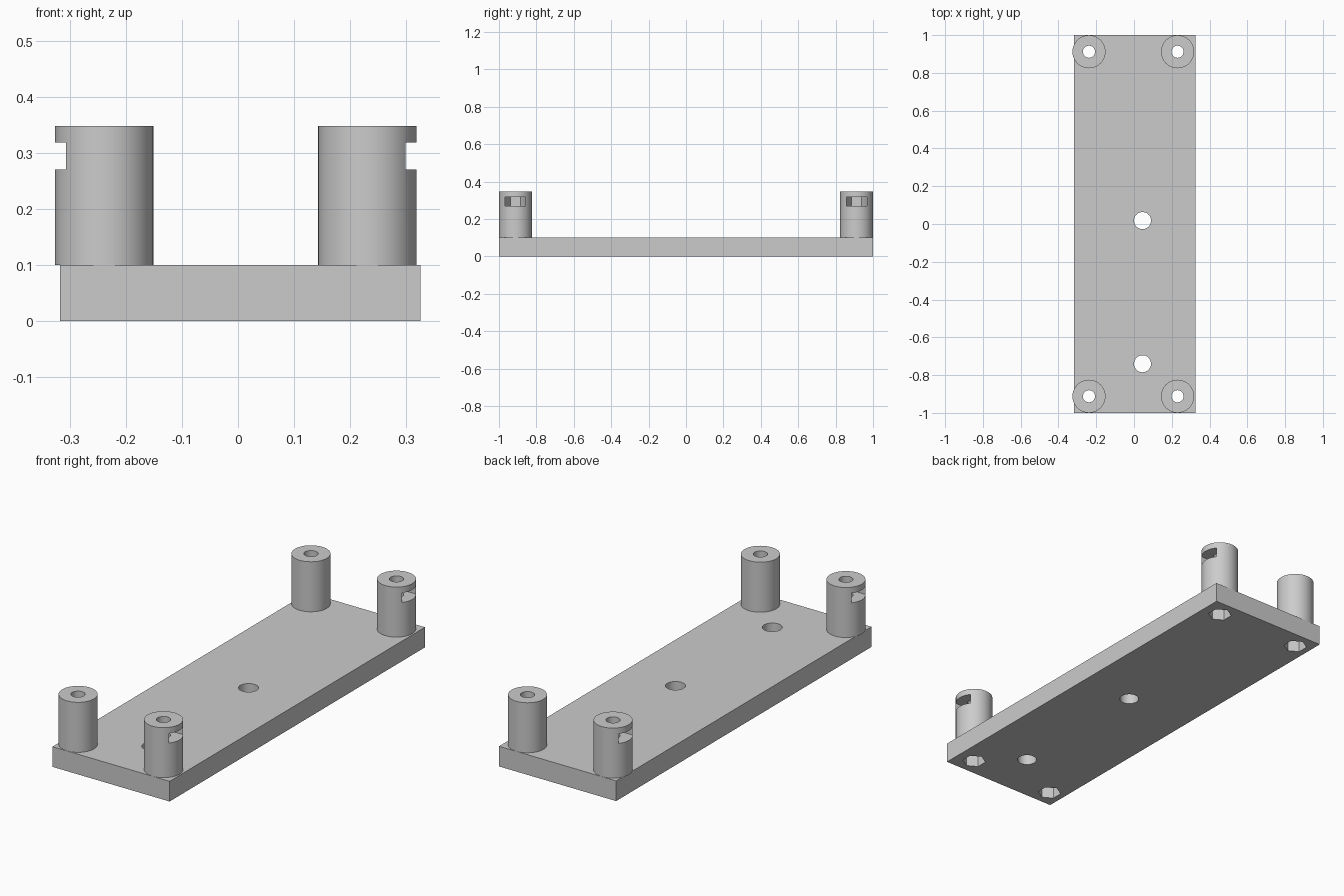
import bpy, math

cube = bpy.data.objects.get("Cube")
if cube:
    bpy.data.objects.remove(cube, do_unlink=True)

grey = bpy.data.materials.new("plain grey")
grey.use_nodes = True
COLOUR = (0.6, 0.6, 0.6, 1)
grey.diffuse_color = COLOUR
grey.node_tree.nodes["Principled BSDF"].inputs["Base Color"].default_value = COLOUR

PLATE_TOP, POST_TOP = 0.1, 0.348
POST_R, BORE_R, NUT_R = 0.0875, 0.032, 0.055
SLOT_LOW, SLOT_HIGH, POCKET_TOP = 0.27, 0.318, 0.065


def prism(name, x, y, z0, z1, radius, sides=64, turn=0.0):
    bpy.ops.mesh.primitive_cylinder_add(
        vertices=sides, radius=radius, depth=z1 - z0,
        location=(x, y, (z0 + z1) / 2), rotation=(0, 0, turn))
    ob = bpy.context.object
    ob.name = name
    ob.data.materials.append(grey)
    return ob


def box(name, x0, x1, y0, y1, z0, z1):
    bpy.ops.mesh.primitive_cube_add(
        size=1, location=((x0 + x1) / 2, (y0 + y1) / 2, (z0 + z1) / 2))
    ob = bpy.context.object
    ob.name = name
    ob.scale = (x1 - x0, y1 - y0, z1 - z0)
    bpy.ops.object.transform_apply(location=False, rotation=False, scale=True)
    ob.data.materials.append(grey)
    return ob


def cut(target, cutter):
    cutter.hide_render = True
    bpy.ops.object.select_all(action='DESELECT')
    bpy.context.view_layer.objects.active = target
    target.select_set(True)
    mod = target.modifiers.new("cut", 'BOOLEAN')
    mod.operation, mod.solver, mod.object = 'DIFFERENCE', 'EXACT', cutter
    bpy.ops.object.modifier_apply(modifier=mod.name)
    bpy.data.objects.remove(cutter, do_unlink=True)


def smooth(ob):
    bpy.ops.object.select_all(action='DESELECT')
    bpy.context.view_layer.objects.active = ob
    ob.select_set(True)
    bpy.ops.object.shade_smooth_by_angle(angle=math.radians(30))


# Base plate with two mounting holes
plate = box("base_plate", -0.317, 0.325, -1, 1, 0, PLATE_TOP)
for y in (0.018, -0.74):
    cut(plate, prism("mounting_hole", 0.045, y, -0.1, 0.2, 0.045))

# Corner posts: through bore, hex pocket below, nut slot opening outward
for x, side, side_name in ((-0.2385, -1, "right"), (0.2305, 1, "left")):
    for y, end_name in ((-0.912, "front"), (0.912, "back")):
        post = prism(f"{end_name}_{side_name}_post", x, y, PLATE_TOP, POST_TOP, POST_R)
        cut(post, prism("bore", x, y, -0.1, 0.5, BORE_R))
        cut(post, prism("nut_seat", x, y, SLOT_LOW, SLOT_HIGH, NUT_R, 6))
        x0, x1 = sorted((x, x + side * 0.15))
        cut(post, box("nut_slot", x0, x1, y - NUT_R, y + NUT_R, SLOT_LOW, SLOT_HIGH))
        smooth(post)
        cut(plate, prism("bore", x, y, -0.1, 0.2, BORE_R))
        cut(plate, prism("hex_pocket", x, y, -0.1, POCKET_TOP, NUT_R, 6))

smooth(plate)
